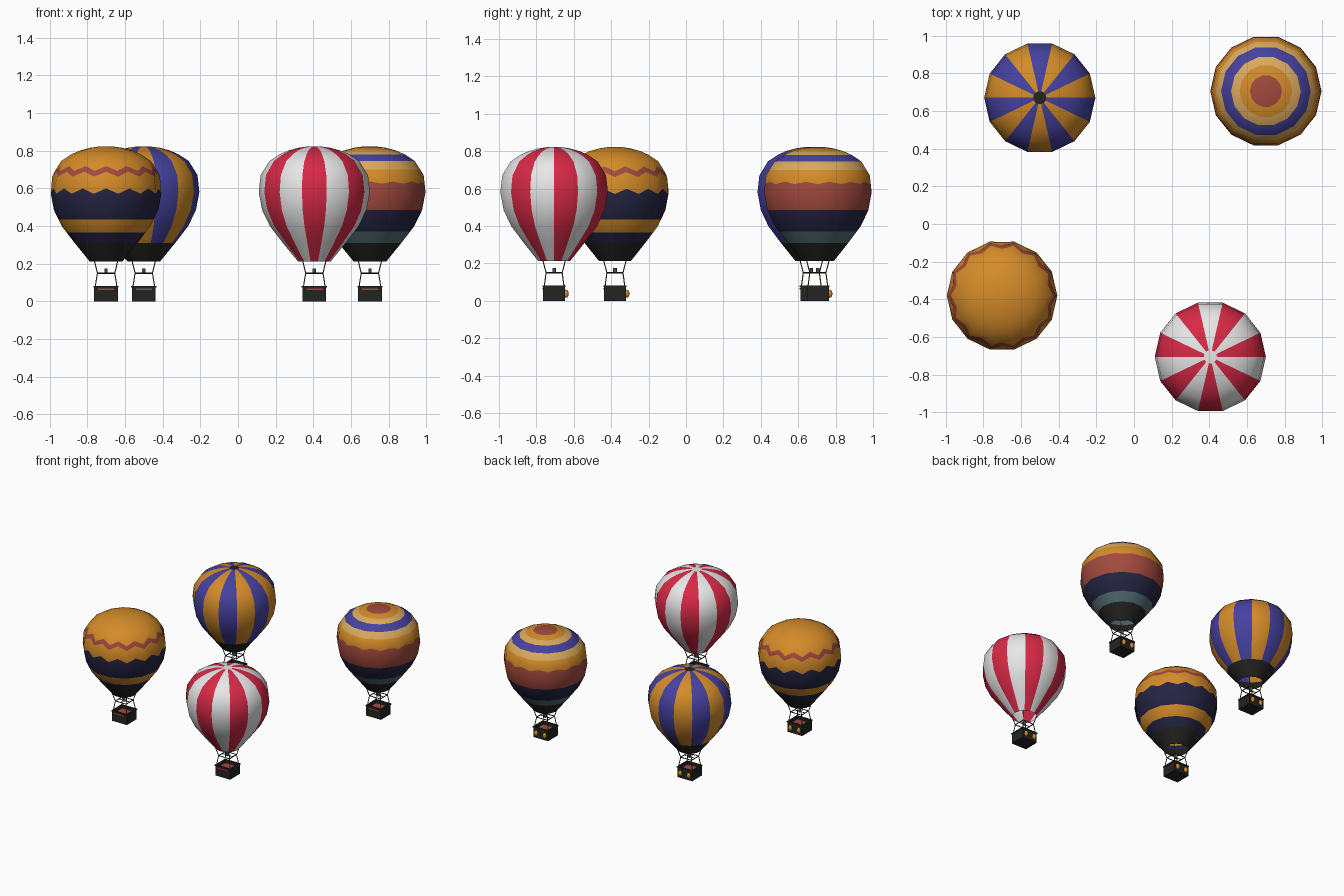
import bpy, bmesh, math
from mathutils import Vector, Matrix

if "Cube" in bpy.data.objects:
    bpy.data.objects.remove(bpy.data.objects["Cube"])

COLOURS = {
    "white": (0.80, 0.80, 0.80), "orange": (0.66, 0.26, 0.022), "blue": (0.06, 0.053, 0.35),
    "red": (0.68, 0.022, 0.06), "brick": (0.36, 0.068, 0.048), "navy": (0.018, 0.018, 0.058),
    "teal": (0.085, 0.15, 0.17), "tan": (0.70, 0.40, 0.11), "black": (0.017, 0.017, 0.016),
    "brown": (0.15, 0.09, 0.04),
}
MATS = {}
for name, rgb in COLOURS.items():
    MATS[name] = bpy.data.materials.new(name)
    MATS[name].diffuse_color = (*rgb, 1)
INDEX = {n: i for i, n in enumerate(COLOURS)}

GORES = 14
# envelope profile: (height, radius) from mouth to crown
PROFILE = [(0.212, 0.087), (0.31, 0.167), (0.40, 0.236), (0.485, 0.277), (0.58, 0.295),
           (0.67, 0.285), (0.745, 0.238), (0.78, 0.185), (0.80, 0.14), (0.815, 0.085), (0.822, 0.035)]


def radius(z):
    for (z0, r0), (z1, r1) in zip(PROFILE, PROFILE[1:]):
        if z <= z1:
            return r0 + (r1 - r0) * (z - z0) / (z1 - z0)
    return PROFILE[-1][1]


def finish(name, bm, colour=None, smooth=False):
    me = bpy.data.meshes.new(name)
    bm.to_mesh(me)
    bm.free()
    for m in ([colour] if colour else COLOURS):
        me.materials.append(MATS[m])
    ob = bpy.data.objects.new(name, me)
    bpy.context.collection.objects.link(ob)
    if smooth:
        me.shade_smooth()
    return ob


def envelope(name, centre, bands, cap):
    """bands: (bottom height, zigzag size, (colour of even gores, colour of odd gores))"""
    zig = {z: a for z, a, _ in bands}
    levels = dict(zig)
    for z, _ in PROFILE:
        if all(abs(z - b) > a + 0.006 for b, a in zig.items()):
            levels[z] = 0
    zs = sorted(levels)
    bm = bmesh.new()
    n, step = GORES * 2, math.pi / GORES
    rings = []
    for z in zs:
        ring = []
        for j in range(n):
            h = z + levels[z] * (1 if j % 2 else -1)
            r = radius(h) * (math.cos(step) if j % 2 else 1)
            a = -math.pi / 2 + (j - 1) * step
            ring.append(bm.verts.new((centre[0] + r * math.cos(a), centre[1] + r * math.sin(a), h)))
        rings.append(ring)
    for i, z in enumerate(zs[:-1]):
        pair = [c for b, _, c in bands if b <= z + 1e-6][-1]
        for j in range(n):
            k = (j + 1) % n
            f = bm.faces.new((rings[i][j], rings[i][k], rings[i + 1][k], rings[i + 1][j]))
            f.material_index = INDEX[pair[(j // 2) % 2]]
    bm.faces.new(rings[-1]).material_index = INDEX[cap]
    finish(name, bm, smooth=True)


def box(bm, c, s):
    bmesh.ops.create_cube(bm, size=1, matrix=Matrix.Translation(c) @ Matrix.Diagonal((*s, 1)))


def rod(bm, a, b, r):
    a, b = Vector(a), Vector(b)
    rot = (b - a).to_track_quat('Z', 'Y').to_matrix().to_4x4()
    bmesh.ops.create_cone(bm, cap_ends=True, segments=6, radius1=r, radius2=r, depth=(b - a).length,
                          matrix=Matrix.Translation((a + b) / 2) @ rot)


def gondola(tag, centre, trim):
    origin = Vector((*centre, 0))
    corners = [(-1, -1), (1, -1), (1, 1), (-1, 1)]

    def place(ob):
        ob.location = origin

    # open basket: floor, four walls and rim
    bm = bmesh.new()
    box(bm, (0, 0, 0.006), (0.126, 0.116, 0.012))
    for s in (-1, 1):
        box(bm, (0, s * 0.055, 0.04), (0.126, 0.008, 0.08))
        box(bm, (s * 0.059, 0, 0.04), (0.008, 0.116, 0.08))
        box(bm, (0, s * 0.056, 0.077), (0.134, 0.012, 0.008))
        box(bm, (s * 0.06, 0, 0.077), (0.012, 0.118, 0.008))
    place(finish(tag + "_basket", bm, "black"))

    # padded inside and front trim plate
    bm = bmesh.new()
    box(bm, (0, 0, 0.035), (0.109, 0.101, 0.046))
    place(finish(tag + "_basket_lining", bm, "brick"))
    bm = bmesh.new()
    box(bm, (0, -0.06, 0.064), (0.085, 0.004, 0.008))
    place(finish(tag + "_basket_trim", bm, trim))

    # two bags hung on the back
    bm = bmesh.new()
    for s in (-1, 1):
        bmesh.ops.create_uvsphere(bm, u_segments=10, v_segments=6, radius=1,
                                  matrix=Matrix.Translation((s * 0.036, 0.064, 0.038))
                                  @ Matrix.Diagonal((0.015, 0.014, 0.022, 1)))
    place(finish(tag + "_sand_bags", bm, "orange", True))

    # uprights and mouth ropes
    bm = bmesh.new()
    for x, y in corners:
        knee = (x * 0.046, y * 0.043, 0.15)
        rod(bm, (x * 0.058, y * 0.053, 0.075), knee, 0.003)
        rod(bm, knee, (x * 0.062, y * 0.06, 0.215), 0.003)
    place(finish(tag + "_ropes", bm, "brown"))

    # burner frame
    bm = bmesh.new()
    for (x0, y0), (x1, y1) in zip(corners, corners[1:] + corners[:1]):
        rod(bm, (x0 * 0.046, y0 * 0.043, 0.15), (x1 * 0.046, y1 * 0.043, 0.15), 0.0035)
    rod(bm, (-0.046, 0, 0.15), (0.046, 0, 0.15), 0.003)
    place(finish(tag + "_burner_frame", bm, "black"))
    bm = bmesh.new()
    rod(bm, (0, 0, 0.145), (0, 0, 0.175), 0.01)
    place(finish(tag + "_burner", bm, "teal"))


def plain(c):
    return (c, c)


BALLOONS = [
    ("blue_gore_balloon", (-0.50, 0.67), "teal", "black",
     [(0.212, 0, plain("black")), (0.31, 0, ("orange", "blue"))]),
    ("banded_balloon", (0.70, 0.705), "brick", "brick",
     [(0.212, 0, plain("black")), (0.31, 0, plain("teal")), (0.37, 0, plain("navy")),
      (0.485, 0, plain("brick")), (0.63, 0.006, plain("orange")), (0.70, 0, plain("tan")),
      (0.745, 0, plain("blue")), (0.78, 0, plain("tan")), (0.80, 0, plain("orange")),
      (0.815, 0, plain("brick"))]),
    ("zigzag_balloon", (-0.70, -0.38), "brick", "orange",
     [(0.212, 0, plain("black")), (0.31, 0, plain("navy")), (0.365, 0, plain("orange")),
      (0.435, 0, plain("navy")), (0.585, 0.014, plain("orange")),
      (0.675, 0.013, plain("brick")), (0.705, 0.013, plain("orange"))]),
    ("red_gore_balloon", (0.405, -0.705), "red", "white",
     [(0.212, 0, ("red", "white"))]),
]
for tag, centre, trim, cap, bands in BALLOONS:
    envelope(tag + "_envelope", centre, bands, cap)
    gondola(tag, centre, trim)

for m in bpy.data.materials:
    if m.users and not m.is_grease_pencil:
        m.use_nodes = True
        m.node_tree.nodes["Principled BSDF"].inputs["Base Color"].default_value = m.diffuse_color
